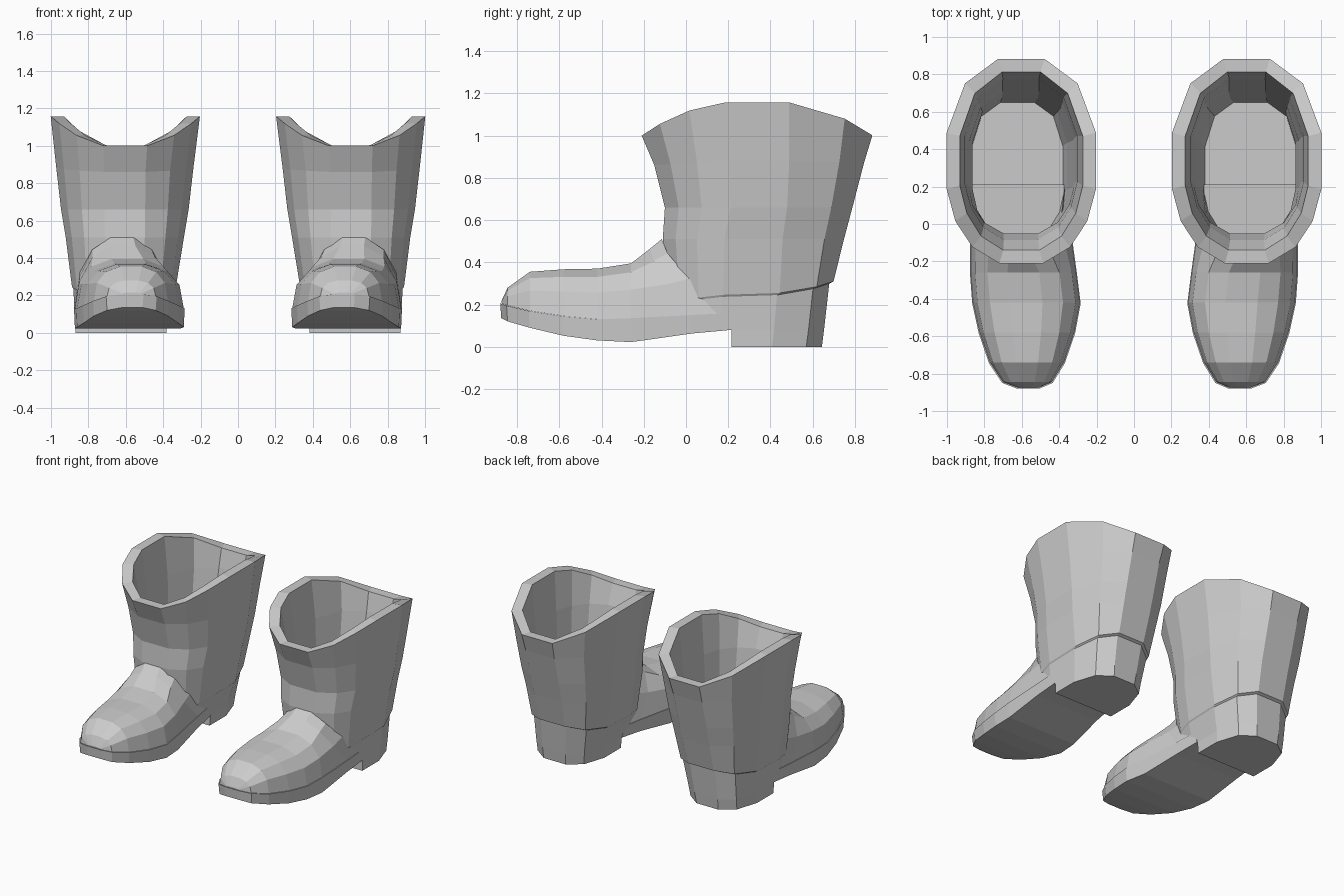
import bpy, bmesh, math

if "Cube" in bpy.data.objects:
    bpy.data.objects.remove(bpy.data.objects["Cube"])

grey = bpy.data.materials.new("plain grey")
grey.use_nodes = True
COLOUR = (0.6, 0.6, 0.6, 1)
grey.diffuse_color = COLOUR
grey.node_tree.nodes["Principled BSDF"].inputs["Base Color"].default_value = COLOUR


def power(v, e):
    return math.copysign(abs(v) ** e, v)


def loft(bm, rings, closed=True, cap_start=False, cap_end=False):
    """Bridge a list of point rings with quads."""
    rows = [[bm.verts.new(p) for p in ring] for ring in rings]
    n = len(rows[0])
    for a, b in zip(rows, rows[1:]):
        for i in range(n if closed else n - 1):
            j = (i + 1) % n
            bm.faces.new((a[i], a[j], b[j], b[i]))
    if cap_start:
        bm.faces.new(rows[0])
    if cap_end:
        bm.faces.new(rows[-1])


def finish(name, bm):
    """Turn the mesh into an object mirrored to make the pair."""
    bmesh.ops.recalc_face_normals(bm, faces=bm.faces)
    mesh = bpy.data.meshes.new(name)
    bm.to_mesh(mesh)
    bm.free()
    mesh.materials.append(grey)
    obj = bpy.data.objects.new(name, mesh)
    bpy.context.collection.objects.link(obj)
    mirror = obj.modifiers.new("pair", "MIRROR")
    mirror.use_axis = (True, False, False)
    mirror.use_mirror_merge = False


# Corner angles of a leg ring, front to back, then back round the other side
SIDE = [14, 37, 58, 77, 103, 135, 165]
ANGLES = SIDE + [360 - a for a in reversed(SIDE)]


def leg_ring(zf, zm, zb, y0, y1, x0, x1, e, inset=0):
    """Rounded ring whose height varies from front to back; low e is boxier."""
    ring = []
    fit = math.cos(math.radians(14)) ** e
    for a in map(math.radians, ANGLES):
        u = power(math.sin(a), e) / fit
        v = -power(math.cos(a), e) / fit
        end = zf if v < 0 else zb
        ring.append(((x0 + x1) / 2 + u * ((x1 - x0) / 2 - inset),
                     (y0 + y1) / 2 + v * ((y1 - y0) / 2 - inset),
                     zm + (end - zm) * abs(v) ** 2.4))
    return ring


# Leg rings, rim to base: front, middle and back height, y range, x range, boxiness
LEG = [
    (1.0, 1.165, 1.0, -0.21, 0.885, 0.205, 1.0, 0.88),
    (0.86, 0.88, 0.87, -0.15, 0.845, 0.24, 0.97, 0.86),
    (0.66, 0.66, 0.66, -0.10, 0.79, 0.265, 0.945, 0.82),
    (0.51, 0.51, 0.51, -0.11, 0.75, 0.29, 0.92, 0.78),
    (0.20, 0.25, 0.31, -0.08, 0.70, 0.333, 0.887, 0.73),
    (0.19, 0.24, 0.30, -0.08, 0.68, 0.34, 0.88, 0.73),
    (0.08, 0.08, 0.08, -0.07, 0.655, 0.376, 0.87, 0.73),
]
INSETS = [0.07, 0.065, 0.05, 0.04, 0.025]

# Hollow leg: outer wall from the base up, over the rim, down to the insole
bm = bmesh.new()
rings = [leg_ring(*r) for r in reversed(LEG)]
rings += [leg_ring(*r, inset=i) for r, i in zip(LEG, INSETS)]
rings.append(leg_ring(0.12, 0.12, 0.12, *LEG[-1][3:], inset=0.005))
loft(bm, rings, cap_end=True)
finish("boot_leg", bm)

# Heel block, cut straight across its front
bm = bmesh.new()
loft(bm, [leg_ring(*LEG[-1]), leg_ring(0, 0, 0, -0.06, 0.645, 0.384, 0.867, 0.76)],
     cap_start=True, cap_end=True)
cut = bmesh.ops.bisect_plane(bm, geom=bm.verts[:] + bm.edges[:] + bm.faces[:],
                             plane_co=(0, 0.215, 0), plane_no=(0, -1, 0),
                             clear_outer=True)
edges = [e for e in cut["geom_cut"] if isinstance(e, bmesh.types.BMEdge)]
bmesh.ops.holes_fill(bm, edges=edges)
finish("heel", bm)

# Foot stations: y, x range, sole bottom, welt height, top, backward sweep of sides
FOOT = [
    (-0.875, 0.51, 0.62, 0.135, 0.205, 0.215, 0),
    (-0.845, 0.44, 0.70, 0.12, 0.195, 0.28, 0),
    (-0.74, 0.375, 0.77, 0.09, 0.17, 0.355, 0),
    (-0.58, 0.32, 0.825, 0.052, 0.145, 0.367, 0),
    (-0.42, 0.29, 0.86, 0.03, 0.13, 0.37, 0),
    (-0.26, 0.31, 0.872, 0.022, 0.135, 0.395, 0),
    (-0.17, 0.35, 0.872, 0.063, 0.15, 0.465, 0.2),
    (-0.115, 0.37, 0.87, 0.08, 0.16, 0.51, 0.33),
]


def upper_section(y, x0, x1, bottom, welt, top, sweep):
    """Arch over the foot; swept sections wrap back round the ankle."""
    points = []
    e = 0.95 if sweep else 0.8
    peak = math.cos(math.pi / 14) ** e
    for k in range(8):
        a = math.pi * k / 7
        s = max(math.sin(a), 0) ** e / peak
        points.append(((x0 + x1) / 2 + (x1 - x0) / 2 * power(math.cos(a), e),
                       y + sweep * max(1 - s, 0) ** 1.5,
                       welt + (top - welt) * s))
    return points


bm = bmesh.new()
loft(bm, [upper_section(*f) for f in FOOT], closed=False, cap_start=True)
finish("foot_upper", bm)

# Sole follows the lower edge of the upper back to the heel, slightly proud
LIP = 0.005
bm = bmesh.new()
sole = [[(x0 - LIP, y + sweep - LIP, welt), (x1 + LIP, y + sweep - LIP, welt),
         (x1, y + sweep, bottom), (x0, y + sweep, bottom)]
        for y, x0, x1, bottom, welt, top, sweep in FOOT]
loft(bm, sole, cap_start=True, cap_end=True)
finish("sole", bm)
